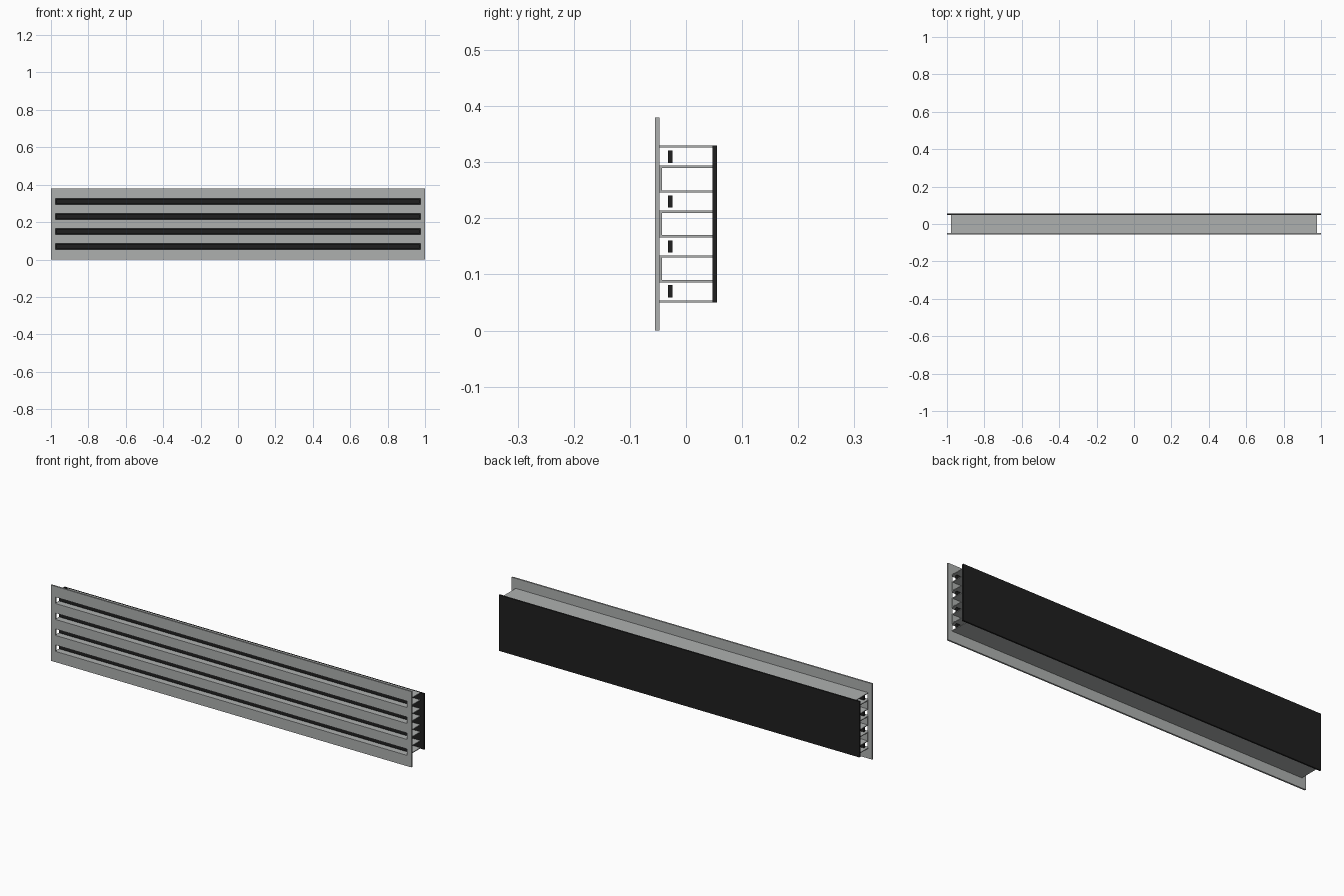
import bpy

if "Cube" in bpy.data.objects:
    bpy.data.objects.remove(bpy.data.objects["Cube"])

SLOTS = [0.07, 0.15, 0.23, 0.31]   # slot centre heights
GAP, T = 0.016, 0.004              # half slot height, sheet thickness
FIN_X = 0.978


def material(name, rgb):
    m = bpy.data.materials.new(name)
    m.diffuse_color = (*rgb, 1)
    m.use_nodes = True
    m.node_tree.nodes["Principled BSDF"].inputs["Base Color"].default_value = m.diffuse_color
    return m


GREY = material("grey_metal", (0.42, 0.435, 0.43))
BLACK = material("black_metal", (0.014, 0.014, 0.014))


def box(name, x, y, z, mat):
    """Box from (min, max) ranges on each axis."""
    bpy.ops.mesh.primitive_cube_add(
        size=1, location=[(a + b) / 2 for a, b in (x, y, z)])
    ob = bpy.context.object
    ob.name = name
    ob.scale = [b - a for a, b in (x, y, z)]
    bpy.ops.object.transform_apply(location=False, rotation=False, scale=True)
    ob.data.materials.append(mat)
    return ob


# Face plate: horizontal strips between the slots, closed by two end strips
PLATE_Y = (-0.055, -0.047)
SLOT_X = 0.975
edges = [0] + [z + s * GAP for z in SLOTS for s in (-1, 1)] + [0.38]
strips = [box("face_plate", (-SLOT_X, SLOT_X), PLATE_Y, (a, b), GREY)
          for a, b in zip(edges[::2], edges[1::2])]
for x in ((-1, -SLOT_X), (SLOT_X, 1)):
    strips.append(box("face_plate", x, PLATE_Y, (0, 0.38), GREY))
bpy.ops.object.select_all(action='DESELECT')
for s in strips:
    s.select_set(True)
bpy.context.view_layer.objects.active = strips[0]
bpy.ops.object.join()
bpy.context.object.name = "face_plate"

# Back plate
box("back_plate", (-1, 1), (0.047, 0.055), (0.05, 0.33), BLACK)

for i, z in enumerate(SLOTS):
    # Channel walls above and below each slot
    for side, a in (("lower", z - GAP - T), ("upper", z + GAP)):
        box(f"{side}_channel_wall_{i}", (-FIN_X, FIN_X), (-0.047, 0.047),
            (a, a + T), GREY)
    # Deflector blade inside the slot
    box(f"deflector_blade_{i}", (-0.97, 0.97), (-0.032, -0.024),
        (z - 0.011, z + 0.011), BLACK)
    # Web joining neighbouring channels behind the face plate
    if i < len(SLOTS) - 1:
        box(f"channel_web_{i}", (-FIN_X, FIN_X), (-0.047, -0.043),
            (z + GAP + T, SLOTS[i + 1] - GAP - T), GREY)
